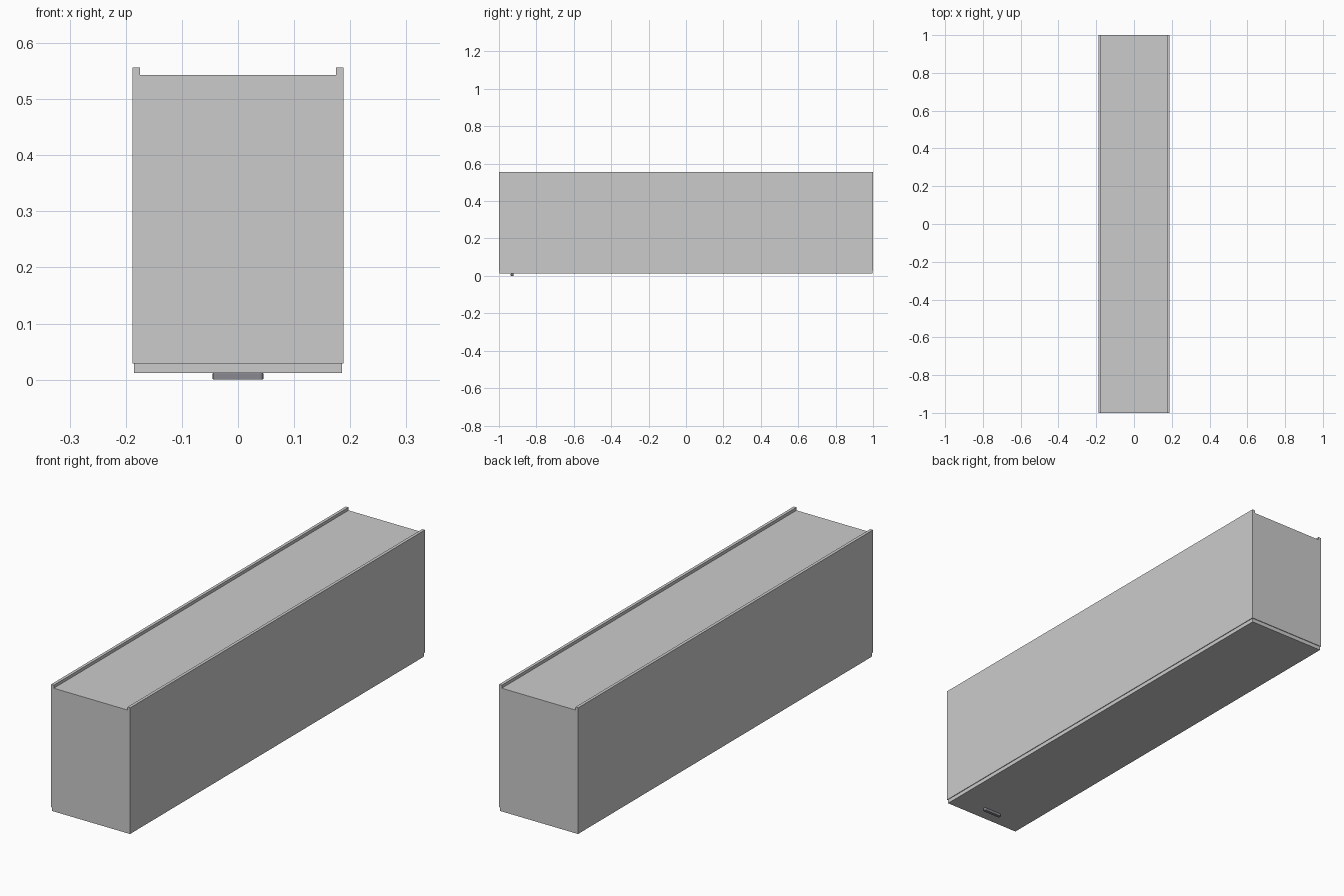
import bpy, bmesh, math

if "Cube" in bpy.data.objects:
    bpy.data.objects.remove(bpy.data.objects["Cube"])

def make_object(name, bm):
    bmesh.ops.recalc_face_normals(bm, faces=bm.faces)
    mesh = bpy.data.meshes.new(name)
    bm.to_mesh(mesh)
    bm.free()
    obj = bpy.data.objects.new(name, mesh)
    bpy.context.collection.objects.link(obj)
    return obj

def extrude_profile(name, points, offset):
    bm = bmesh.new()
    face = bm.faces.new([bm.verts.new(p) for p in points])
    ext = bmesh.ops.extrude_face_region(bm, geom=[face])
    verts = [v for v in ext["geom"] if isinstance(v, bmesh.types.BMVert)]
    bmesh.ops.translate(bm, verts=verts, vec=offset)
    return make_object(name, bm)

# Main body: box section with a raised rail along each top edge
W, RAIL, BASE, TOP, RIM = 0.188, 0.175, 0.029, 0.543, 0.556
half = [(W, BASE), (W, RIM), (RAIL, RIM), (RAIL, TOP)]
section = half + [(-x, z) for x, z in reversed(half)]
extrude_profile("cabinet_body", [(x, -1, z) for x, z in section], (0, 2, 0))

# Bottom door panel, slightly inset
PX, PY = 0.185, 0.997
extrude_profile("bottom_door",
                [(-PX, -PY, 0.012), (PX, -PY, 0.012), (PX, PY, 0.012), (-PX, PY, 0.012)],
                (0, 0, 0.017))

# Small pill-shaped pull under the door near the front
R, L, HY, SEG = 0.007, 0.038, -0.93, 8
outline = []
for side, start in ((1, -math.pi / 2), (-1, math.pi / 2)):
    for i in range(SEG + 1):
        a = start + math.pi * i / SEG
        outline.append((side * L + R * math.cos(a), HY + R * math.sin(a), 0))
handle = extrude_profile("door_pull", outline, (0, 0, 0.012))
bev = handle.modifiers.new("soft_edge", "BEVEL")
bev.width, bev.segments, bev.limit_method = 0.0012, 2, "ANGLE"
bev.angle_limit = math.radians(60)
mat = bpy.data.materials.new("pull_grey")
mat.diffuse_color = (0.25, 0.25, 0.28, 1)
mat.use_nodes = True
mat.node_tree.nodes["Principled BSDF"].inputs["Base Color"].default_value = mat.diffuse_color
handle.data.materials.append(mat)
